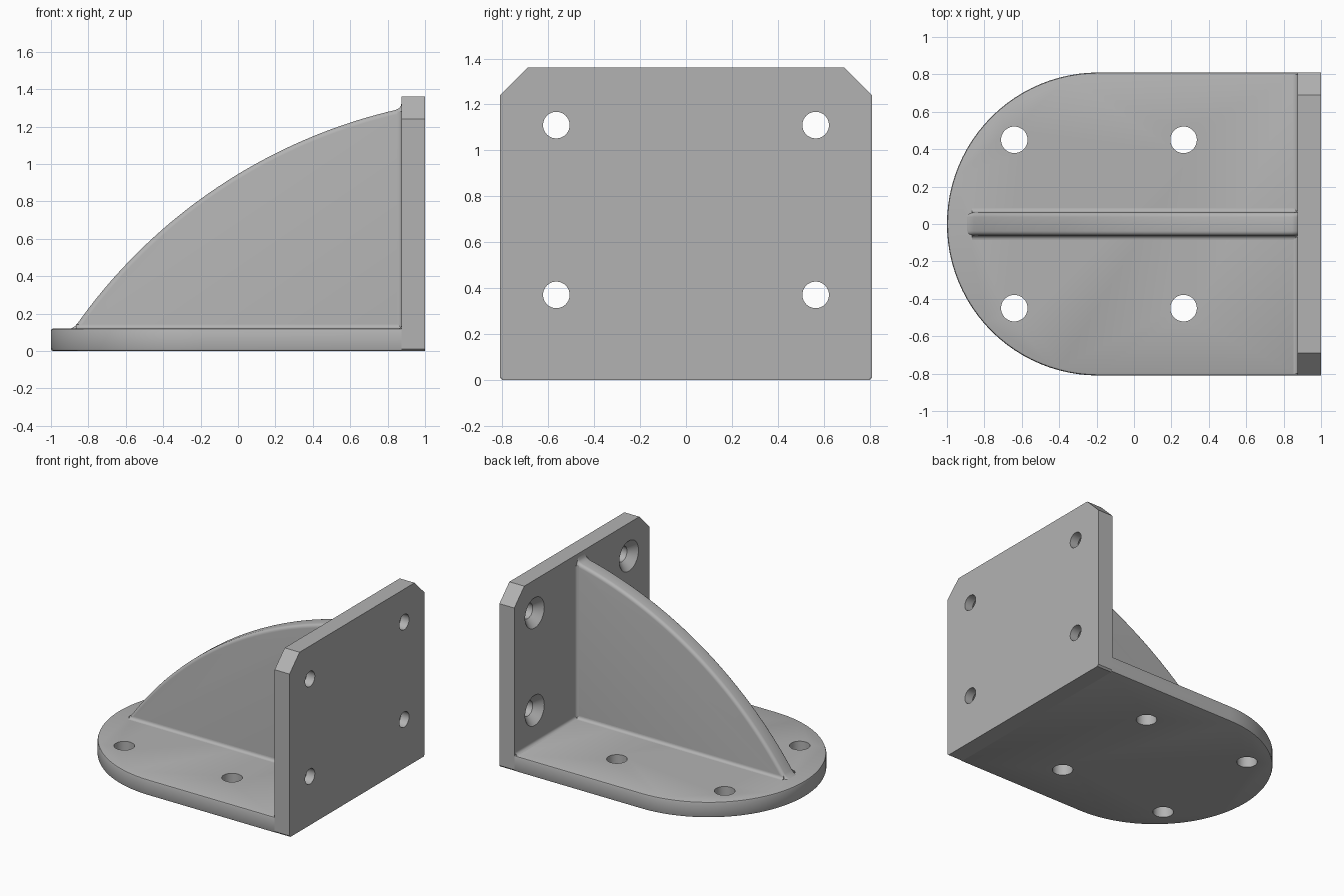
import bpy, bmesh
from math import sin, cos, pi, radians, acos, asin
from mathutils import Vector, Matrix

cube = bpy.data.objects.get("Cube")
if cube:
    bpy.data.objects.remove(cube, do_unlink=True)

grey = bpy.data.materials.new("metal grey")
grey.use_nodes = True
tone = (0.45, 0.45, 0.45, 1)
grey.diffuse_color = tone
grey.node_tree.nodes["Principled BSDF"].inputs["Base Color"].default_value = tone

HALF, THICK, INNER, RIB, BLEND = 0.81, 0.12, 0.875, 0.0625, 0.022


def make_object(name, bm):
    bmesh.ops.recalc_face_normals(bm, faces=bm.faces)
    mesh = bpy.data.meshes.new(name)
    bm.to_mesh(mesh)
    bm.free()
    mesh.materials.append(grey)
    obj = bpy.data.objects.new(name, mesh)
    bpy.context.collection.objects.link(obj)
    return obj


def prism(points, direction):
    """Extrude a closed outline of 3D points."""
    bm = bmesh.new()
    face = bm.faces.new([bm.verts.new(p) for p in points])
    moved = bmesh.ops.extrude_face_region(bm, geom=[face])["geom"]
    verts = [v for v in moved if isinstance(v, bmesh.types.BMVert)]
    bmesh.ops.translate(bm, verts=verts, vec=direction)
    return bm


def bevel(bm, edges, size, segments):
    bmesh.ops.bevel(bm, geom=edges, offset=size, segments=segments, profile=0.5,
                    affect='EDGES', clamp_overlap=False)


def activate(obj):
    bpy.ops.object.select_all(action='DESELECT')
    obj.select_set(True)
    bpy.context.view_layer.objects.active = obj


def smooth(obj):
    activate(obj)
    bpy.ops.object.shade_smooth_by_angle(angle=radians(32))


def cut(obj, bm):
    cutter = make_object("hole_cutter", bm)
    cutter.hide_render = True
    mod = obj.modifiers.new("holes", 'BOOLEAN')
    mod.operation, mod.solver, mod.object = 'DIFFERENCE', 'EXACT', cutter
    activate(obj)
    bpy.ops.object.modifier_apply(modifier=mod.name)
    bpy.data.objects.remove(cutter, do_unlink=True)


def fillet(name, start, end, a, b):
    """Concave strip filling the corner between directions a and b."""
    start, a, b = Vector(start), Vector(a), Vector(b)
    arc = [start + BLEND * (a * (1 - sin(t)) + b * (1 - cos(t)))
           for t in (i * pi / 12 for i in range(7))]
    smooth(make_object(name, prism([start] + arc, Vector(end) - start)))


# Base plate: straight sides with a semicircular end
centre = HALF - 1
outline = [(INNER, -HALF, 0), (INNER, HALF, 0)]
outline += [(centre + HALF * cos(t), HALF * sin(t), 0)
            for t in (pi / 2 + i * pi / 48 for i in range(49))]
bm = prism(outline, (0, 0, THICK))
rim = [e for e in bm.edges if abs(e.verts[0].co.z - e.verts[1].co.z) < 0.01
       and min(v.co.x for v in e.verts) < INNER - 0.01]
bevel(bm, rim, 0.012, 2)
base = make_object("base_plate", bm)

holes = bmesh.new()
for x in (-0.64, 0.265):
    for y in (-0.45, 0.45):
        bmesh.ops.create_cone(holes, cap_ends=True, segments=40, radius1=0.071, radius2=0.071,
                              depth=0.5, matrix=Matrix.Translation((x, y, 0)))
cut(base, holes)
smooth(base)

# Upright plate with clipped top corners
half_outline = [(HALF - 0.012, 0), (HALF, 0.012), (HALF, 1.24), (HALF - 0.12, 1.36)]
outline = [(INNER, y, z) for y, z in half_outline]
outline += [(INNER, -y, z) for y, z in reversed(half_outline)]
wall = make_object("upright_plate", prism(outline, (1 - INNER, 0, 0)))

# Countersunk screw holes, each cutter a revolved profile
holes = bmesh.new()
turn = Matrix.Rotation(pi / 2, 4, 'Y')
profile = [(0.125, INNER - 0.01), (0.115, INNER), (0.058, INNER + 0.057), (0.058, 1.05)]
for y in (-0.565, 0.565):
    for z in (0.37, 1.11):
        rings = [[holes.verts.new((x, y + r * cos(i * pi / 20), z + r * sin(i * pi / 20)))
                  for i in range(40)] for r, x in profile]
        for lower, upper in zip(rings, rings[1:]):
            for i in range(40):
                j = (i + 1) % 40
                holes.faces.new((lower[i], lower[j], upper[j], upper[i]))
        holes.faces.new(rings[0])
        holes.faces.new(rings[-1])
cut(wall, holes)
smooth(wall)

# Rib with an arched, rounded top edge
cx, cz, radius = 1.498, -1.526, 2.89
first, last = pi - asin((0.15 - cz) / radius), acos((0.845 - cx) / radius)
arch = [(-0.905, THICK - 0.01), (-0.885, THICK + 0.005), (-0.87, THICK + 0.014)]
arch += [(cx + radius * cos(t), cz + radius * sin(t))
         for t in (first + (last - first) * i / 40 for i in range(41))]
arch += [(0.862, 1.299), (0.871, 1.311), (INNER, 1.33)]
outline = [(x, -RIB, z) for x, z in arch]
outline += [(INNER + 0.02, -RIB, 1.33), (INNER + 0.02, -RIB, THICK - 0.01)]
bm = prism(outline, (0, 2 * RIB, 0))
crest = [e for e in bm.edges if abs(e.verts[0].co.y - e.verts[1].co.y) < 0.01
         and all(v.co.x < INNER + 0.01 for v in e.verts)]
bevel(bm, crest, 0.025, 4)
smooth(make_object("rib", bm))

# Blends where the parts meet
up, inward = (0, 0, 1), (-1, 0, 0)
fillet("plate_fillet", (INNER, -HALF + 0.012, THICK), (INNER, HALF - 0.012, THICK), inward, up)
for side, name in ((1, "left"), (-1, "right")):
    out, y = (0, side, 0), side * RIB
    fillet(name + "_rib_base_fillet", (-0.865, y, THICK), (INNER, y, THICK), out, up)
    fillet(name + "_rib_wall_fillet", (INNER, y, THICK), (INNER, y, 1.28), out, inward)
